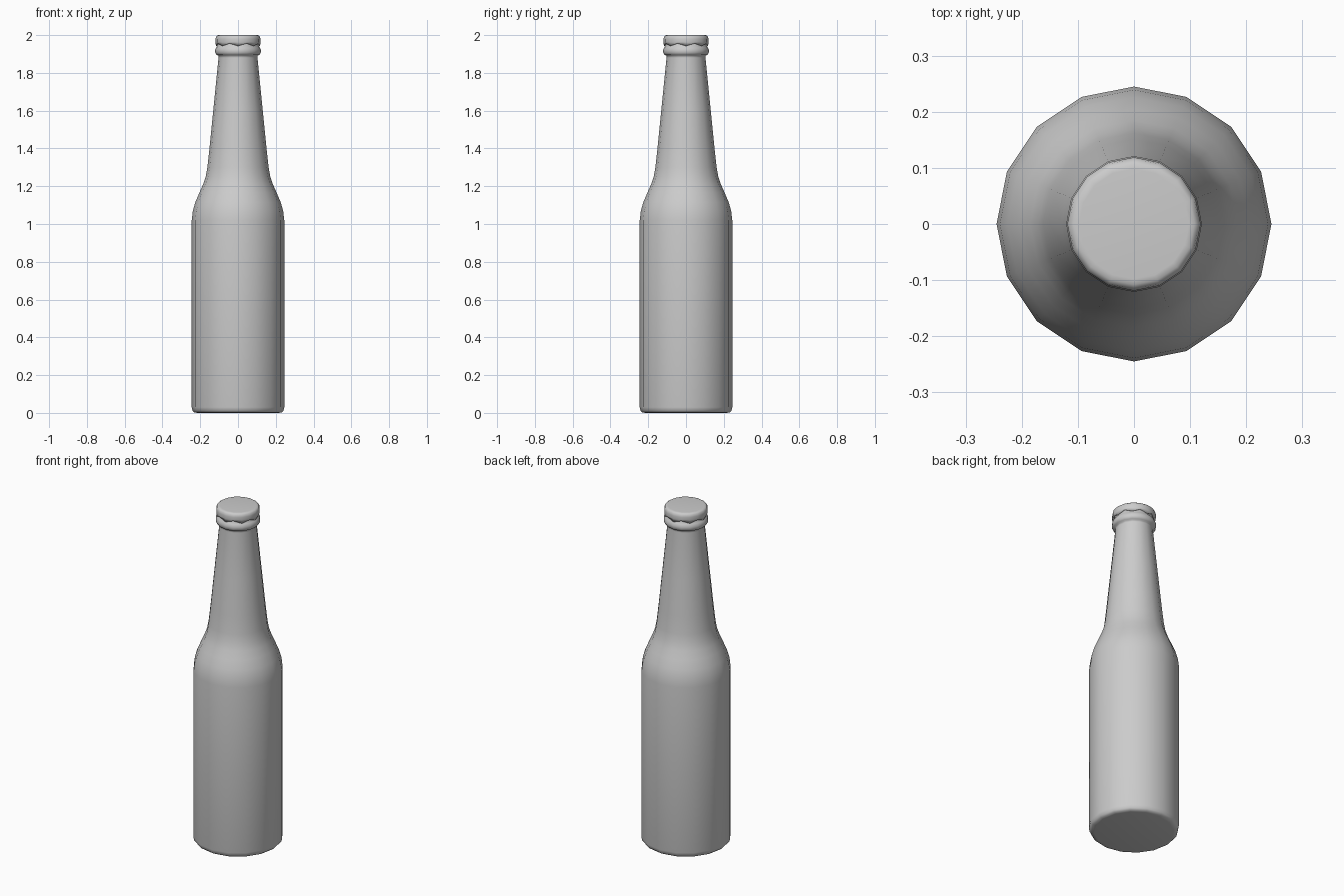
import bpy, bmesh
from math import sin, cos, pi

if "Cube" in bpy.data.objects:
    bpy.data.objects.remove(bpy.data.objects["Cube"])

SIDES = 16


def lathe(name, profile, wave=None):
    """Revolve (radius, z) points; wave maps ring index to an alternating z offset."""
    wave = wave or {}
    bm = bmesh.new()
    rings = []
    for k, (r, z) in enumerate(profile):
        ring = []
        for i in range(SIDES):
            a = 2 * pi * i / SIDES
            dz = wave.get(k, 0) * (-1 if i % 2 == 0 else 1)
            ring.append(bm.verts.new((r * cos(a), r * sin(a), z + dz)))
        rings.append(ring)
    for lo, hi in zip(rings, rings[1:]):
        for i in range(SIDES):
            j = (i + 1) % SIDES
            bm.faces.new((lo[i], lo[j], hi[j], hi[i]))
    bm.faces.new(rings[0][::-1])
    bm.faces.new(rings[-1])
    for f in bm.faces:
        f.smooth = True
    bmesh.ops.recalc_face_normals(bm, faces=bm.faces[:])
    mesh = bpy.data.meshes.new(name)
    bm.to_mesh(mesh)
    bm.free()
    ob = bpy.data.objects.new(name, mesh)
    bpy.context.collection.objects.link(ob)
    return ob


# Bottle: base, straight body, shoulder, tapered neck and rounded lip
lathe("bottle", [
    (0.215, 0.0), (0.232, 0.003), (0.241, 0.012), (0.245, 0.03),
    (0.245, 1.02), (0.239, 1.07), (0.226, 1.115), (0.205, 1.165),
    (0.185, 1.21), (0.171, 1.25), (0.162, 1.30), (0.151, 1.40),
    (0.130, 1.61), (0.103, 1.88), (0.103, 1.892), (0.114, 1.895),
    (0.121, 1.908), (0.121, 1.922), (0.115, 1.936), (0.109, 1.942),
    (0.109, 1.975),
])

# Cap: rounded top with a scalloped lower edge
lathe("cap", [
    (0.106, 1.952), (0.117, 1.949), (0.119, 1.962), (0.119, 1.98),
    (0.116, 1.993), (0.108, 1.999), (0.098, 2.0),
], wave={0: 0.007, 1: 0.007})
